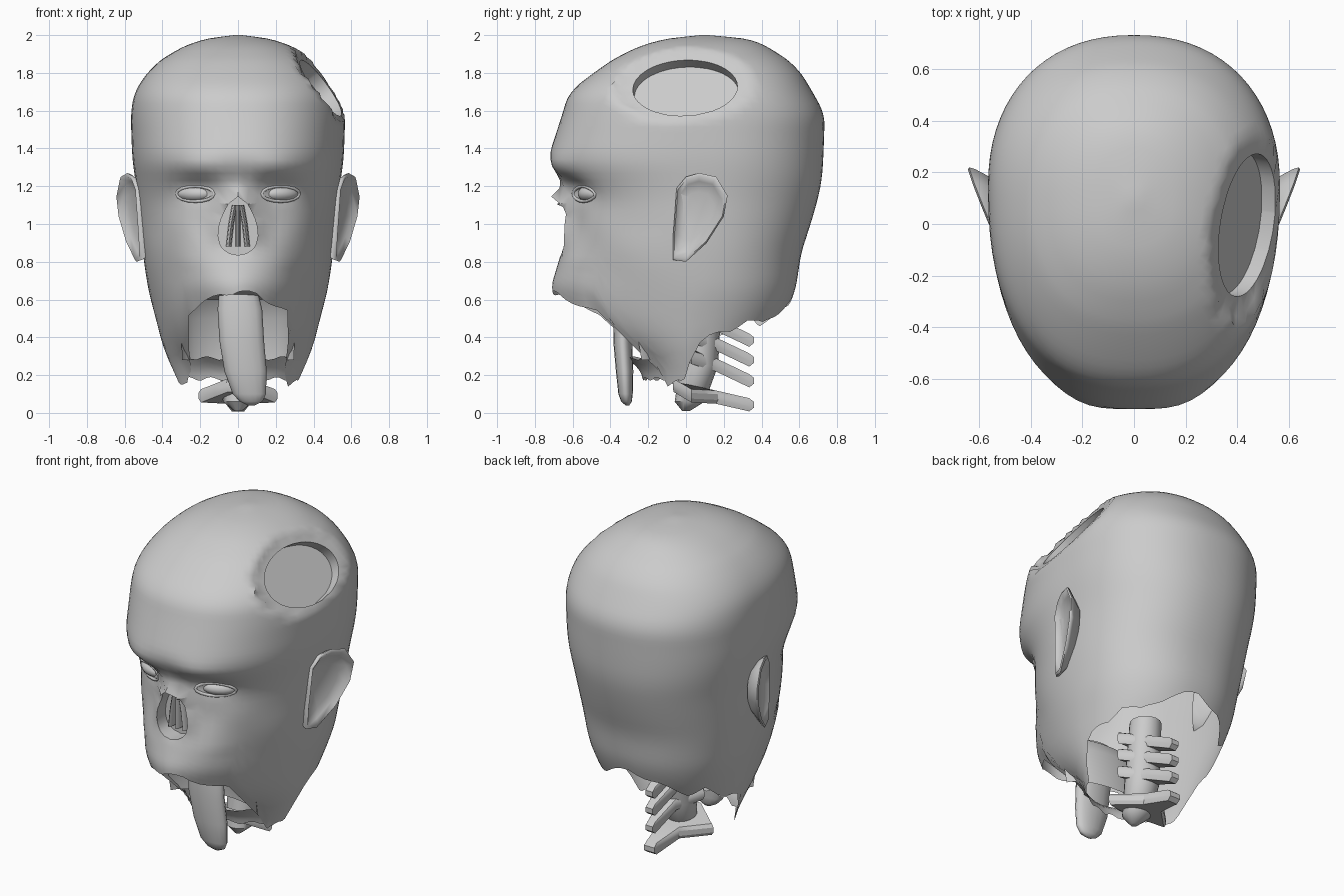
import bpy, bmesh
from math import sin, cos, pi, radians, asin, atan, exp, copysign
from mathutils import Vector, Matrix

cube = bpy.data.objects.get("Cube")
if cube:
    bpy.data.objects.remove(cube, do_unlink=True)

grey = bpy.data.materials.new("plain grey")
grey.use_nodes = True
grey.diffuse_color = (0.6, 0.6, 0.6, 1)
grey.node_tree.nodes["Principled BSDF"].inputs["Base Color"].default_value = (0.6, 0.6, 0.6, 1)


def finish(name, bm, angle=45):
    bmesh.ops.recalc_face_normals(bm, faces=bm.faces)
    mesh = bpy.data.meshes.new(name)
    bm.to_mesh(mesh)
    bm.free()
    ob = bpy.data.objects.new(name, mesh)
    bpy.context.collection.objects.link(ob)
    mesh.materials.append(grey)
    bpy.ops.object.select_all(action="DESELECT")
    ob.select_set(True)
    bpy.context.view_layer.objects.active = ob
    bpy.ops.object.shade_smooth_by_angle(angle=radians(angle))


def loft(rings, closed=True, start=False, end=False):
    """Skin a list of equal-length rings, optionally capping the ends."""
    bm = bmesh.new()
    vs = [[bm.verts.new(p) for p in r] for r in rings]
    n = len(rings[0])
    for r0, r1 in zip(vs, vs[1:]):
        for i in range(n if closed else n - 1):
            j = (i + 1) % n
            bm.faces.new((r0[i], r0[j], r1[j], r1[i]))
    if start:
        bm.faces.new(vs[0])
    if end:
        bm.faces.new(vs[-1])
    return bm


def interp(table, t):
    """Linear lookup in rows sorted by their first value."""
    if t <= table[0][0]:
        return table[0][1:]
    for lo, hi in zip(table, table[1:]):
        if t <= hi[0]:
            k = (t - lo[0]) / (hi[0] - lo[0])
            return [p + (q - p) * k for p, q in zip(lo[1:], hi[1:])]
    return table[-1][1:]


# Head sections: height, front y, back y, half width, y of widest point
SECTIONS = [
    (.15, -.22, .3, .31, 0), (.26, -.25, .35, .36, .02), (.36, -.46, .4, .4, .03),
    (.5, -.65, .52, .435, .05), (.65, -.72, .58, .475, .08), (.85, -.66, .61, .505, .1),
    (1, -.61, .66, .52, .1), (1.14, -.61, .7, .53, .12), (1.24, -.67, .72, .545, .14),
    (1.35, -.73, .727, .56, .14), (1.58, -.655, .735, .568, .14), (1.7, -.62, .67, .55, .12),
    (1.83, -.45, .59, .46, .1), (1.92, -.31, .47, .34, .1), (1.98, -.12, .34, .18, .1),
    (2, .08, .12, .02, .1)]
# Roundness of the front: height, power (low is boxy, high is pointed)
POWER = [(.6, 1.2), (.8, 1), (1, 1), (1.3, .86)]
# Torn lower edge: angle from the front in degrees, height
RIM = [(0, .64), (15, .63), (25, .59), (40, .53), (45, .36), (50, .22), (60, .15), (84, .17),
       (90, .28), (96, .4), (115, .43), (125, .5), (140, .47), (160, .55), (180, .61)]
# Face shaping: x, z, x spread, z spread, push along y
BUMPS = [(.2, 1.31, .13, .05, -.02), (.21, 1.19, .11, .06, .05), (0, 1.12, .075, .06, -.12),
         (.1, 1, .04, .1, -.04), (.33, 1, .09, .08, -.02), (.36, .75, .1, .12, .04)]

WOUND = Vector((.41, 0, 1.7))
WOUND_N = Vector((.81, -.13, .57)).normalized()
WOUND_U = Vector((.13, .81, 0)).normalized()
WOUND_SIZE = (.28, .18)


def section(z):
    soft = min(.05, (2 - z) / 2)
    rows = [interp(SECTIONS, z + soft * k) for k in (-1, -.5, 0, .5, 1)]
    return [sum(col) / len(rows) for col in zip(*rows)]


def skin(a, z):
    front, back, w, mid = section(z)
    s, c = sin(a), cos(a)
    e = interp(POWER, z)[0] if c > 0 else .9
    x = w * copysign(abs(s) ** e, s)
    reach = abs(c) ** e
    y = mid - (mid - front) * reach if c > 0 else mid + (back - mid) * reach
    if c > 0:
        for bx, bz, sx, sz, push in BUMPS:
            y += push * exp(-((abs(x) - bx) / sx) ** 2 - ((z - bz) / sz) ** 2)
    return Vector((x, y, z))


def face_y(x, z):
    return skin(asin((abs(x) / section(z)[2]) ** (1 / interp(POWER, z)[0])), z).y


def plane_coords(p, c, u, v, size, taper):
    t = (p - c).dot(v) / size[1]
    return (p - c).dot(u) / (size[0] * max(.3, 1 - taper * t)), t


def cut_hole(bm, c, n, u, size, depth, taper=0):
    """Open an oval in the skin, with a clean edge and a flat sunken floor."""
    v = n.cross(u)
    if v.z < 0:
        v = -v

    def inside(p, limit):
        s, t = plane_coords(p, c, u, v, size, taper)
        return (p - c).dot(n) > -.2 and s * s + t * t < limit

    gone = [f for f in bm.faces if inside(f.calc_center_median(), 1)]
    bmesh.ops.delete(bm, geom=gone, context="FACES")
    edges = [e for e in bm.edges if e.is_boundary and all(inside(q.co, 2.5) for q in e.verts)]
    for q in {q for e in edges for q in e.verts}:
        s, t = plane_coords(q.co, c, u, v, size, taper)
        r = (s * s + t * t) ** .5 or 1
        s, t = s / r, t / r
        height = (q.co - c).dot(n)
        q.co = c + n * height + u * s * size[0] * (1 - taper * t) + v * t * size[1]
    for last in (False, True):
        new = bmesh.ops.extrude_edge_only(bm, edges=edges)["geom"]
        verts = [g for g in new if isinstance(g, bmesh.types.BMVert)]
        edges = [g for g in new if isinstance(g, bmesh.types.BMEdge) and g.is_boundary]
        if last:
            bmesh.ops.pointmerge(bm, verts=verts, merge_co=c - n * depth)
        else:
            for q in verts:
                q.co -= n * ((q.co - c).dot(n) + depth)


# Head skin
COLS, ROWS, LOW = 72, 40, 10
angles = [2 * pi * i / COLS for i in range(COLS)]
rings = [[skin(a, 2 - 1.1 * (r / ROWS) ** 1.6) for a in angles] for r in range(ROWS + 1)]
for r in range(1, LOW + 1):
    ring = []
    for a in angles:
        edge = interp(RIM, 180 - abs(180 - a * 180 / pi))[0] + .012 * sin(a * 11)
        ring.append(skin(a, .9 + (edge - .9) * r / LOW))
    rings.append(ring)
# Flatten the skin around the wound
for ring in rings:
    for p in ring:
        s, t = plane_coords(p, WOUND, WOUND_U, WOUND_N.cross(WOUND_U), WOUND_SIZE, 0)
        d = (p - WOUND).dot(WOUND_N)
        if p.x > 0 and s * s + t * t < 1.7:
            p -= WOUND_N * (d - max(-.01, min(.035, d)))
head = loft(rings, start=True)
cut_hole(head, WOUND, WOUND_N, WOUND_U, WOUND_SIZE, .03)
cut_hole(head, Vector((0, -.66, .99)), Vector((0, -1, 0)), Vector((1, 0, 0)), (.1, .155), .1, .35)
finish("head_skin", head)

# Skin flap across the front of the neck
flap = [[skin(radians(a), .29 - .11 * r / 4 + .01 * sin(a)) for a in range(-55, 56, 5)]
        for r in range(5)]
finish("neck_front_skin", loft(flap, closed=False))

# Throat wall rising into the roof of the mouth
bends = [radians(b) for b in range(-80, 81, 10)]
throat = [[(w * sin(b), y + d * cos(b), z) for b in bends]
          for w, y, d, z in ((.3, -.26, .14, .28), (.31, -.3, .17, .5),
                             (.3, -.36, .16, .6), (.2, -.57, -.08, .67))]
finish("throat", loft(throat, closed=False))

# Tongue: centre x, y, z, half width, half depth
turn = [2 * pi * i / 16 for i in range(16)]
tongue = [[(x + w * cos(t), y + d * sin(t), z) for t in turn]
          for x, y, z, w, d in ((0, -.32, .66, .1, .045), (.01, -.33, .55, .118, .05),
                                (.02, -.335, .38, .118, .05), (.04, -.325, .22, .112, .046),
                                (.06, -.32, .1, .088, .038), (.07, -.315, .06, .06, .028),
                                (.07, -.31, .04, .02, .01))]
finish("tongue", loft(tongue, start=True, end=True), 60)

# Bony ridges inside the nose
for name, x in (("right", -.045), ("middle", 0), ("left", .045)):
    ridge = [[(x * k + .014 * cos(t), -.57 + .04 * sin(t), z) for t in turn[::2]]
             for k, z in ((.4, 1.1), (.8, 1), (1.1, .88))]
    finish("nose_ridge_" + name, loft(ridge, start=True, end=True))

# Ears and eyes on both sides
EAR = [(-.07, .81), (0, .8), (.11, .9), (.2, 1.04), (.22, 1.15), (.16, 1.25),
       (.07, 1.27), (0, 1.25), (-.05, 1.19), (-.06, 1.05), (-.07, .92)]
for name, m in (("left", 1), ("right", -1)):
    ear = []
    for size, out in ((.7, -.08), (.96, -.02), (1, 0), (.94, .008), (.8, -.015), (.55, -.03)):
        ring = []
        for y, z in EAR:
            y, z = .06 + (y - .06) * size, 1.05 + (z - 1.05) * size
            ring.append((m * (.51 + (y + .07) * .4 + (z - .8) * .04 + out), y, z))
        ear.append(ring)
    finish(name + "_ear", loft(ear, start=True, end=True), 70)

    ex, ez = m * .225, 1.16
    slope = (face_y(ex + .05, ez) - face_y(ex - .05, ez)) / .1
    ball = bmesh.new()
    bmesh.ops.create_uvsphere(ball, u_segments=20, v_segments=12, radius=1)
    bmesh.ops.scale(ball, vec=(.105, .06, .045), verts=ball.verts)
    bmesh.ops.rotate(ball, matrix=Matrix.Rotation(atan(slope), 3, "Z"), verts=ball.verts)
    bmesh.ops.translate(ball, vec=(ex, face_y(ex, ez) + .03, ez), verts=ball.verts)
    finish(name + "_eyeball", ball)

    lids = bpy.data.curves.new(name + "_eyelids", "CURVE")
    lids.dimensions = "3D"
    lids.bevel_depth = .009
    lids.bevel_resolution = 2
    spline = lids.splines.new("POLY")
    spline.points.add(len(turn) - 1)
    spline.use_cyclic_u = True
    for pt, t in zip(spline.points, turn):
        x, z = ex + .1 * cos(t), ez + .04 * sin(t)
        pt.co = (x, face_y(x, z), z, 1)
    lids.materials.append(grey)
    bpy.context.collection.objects.link(bpy.data.objects.new(name + "_eyelids", lids))

# Neck bones: winged plates with a long rear spike, sloping down behind
HALF = [(.06, -.07), (.12, -.03), (.21, .03), (.14, .1), (.07, .17), (.035, .36)]
PLAN = HALF + [(-x, y) for x, y in reversed(HALF)]
for i, (z, slope, wide) in enumerate(((.14, .25, 1), (.35, .48, .7),
                                      (.46, .48, .7), (.565, .48, .7))):
    bone = [[(x * wide * k, y * k, z + h - slope * y - .2 * abs(x)) for x, y in PLAN]
            for k, h in ((.93, .035), (1, .015), (1, -.015), (.93, -.035))]
    finish("neck_bone_%d" % (i + 1), loft(bone, start=True, end=True), 30)
core = [[(r * cos(t), y + r * sin(t), z) for t in turn]
        for r, y, z in ((.02, 0, .01), (.08, .02, .06), (.1, .07, .25), (.09, .1, .62))]
finish("neck_core", loft(core, start=True, end=True))
